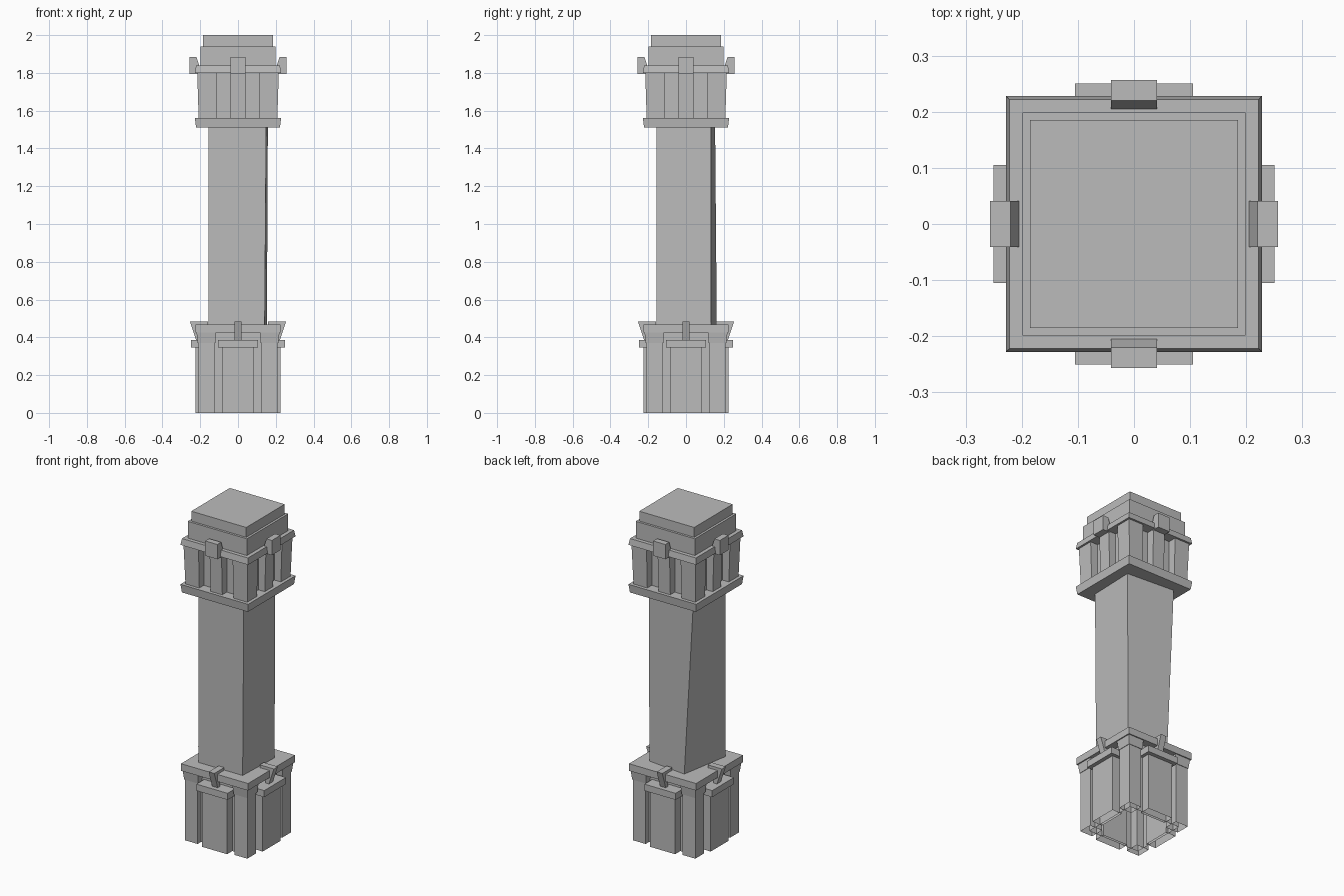
import bpy
from math import pi
from mathutils import Matrix, Vector

cube = bpy.data.objects.get("Cube")
if cube:
    bpy.data.objects.remove(cube, do_unlink=True)

stone = bpy.data.materials.new("grey_stone")
stone.use_nodes = True
grey = (0.5, 0.5, 0.5, 1)
stone.diffuse_color = grey
stone.node_tree.nodes["Principled BSDF"].inputs["Base Color"].default_value = grey


def make(name, verts, faces):
    mesh = bpy.data.meshes.new(name)
    mesh.from_pydata(verts, [], faces)
    mesh.materials.append(stone)
    obj = bpy.data.objects.new(name, mesh)
    bpy.context.collection.objects.link(obj)
    return obj


def loft(name, low, high, z0, z1, open_bottom=False):
    """Prism between two counter-clockwise outlines."""
    n = len(low)
    verts = [(x, y, z0) for x, y in low] + [(x, y, z1) for x, y in high]
    faces = [(i, (i + 1) % n, (i + 1) % n + n, i + n) for i in range(n)]
    faces.append(tuple(range(n, 2 * n)))
    if not open_bottom:
        faces.append(tuple(reversed(range(n))))
    return make(name, verts, faces)


def rect(x0, x1, y0, y1):
    return [(x0, y0), (x1, y0), (x1, y1), (x0, y1)]


def square(half):
    return rect(-half, half, -half, half)


def slab(name, z0, z1, low, high=None, open_bottom=False):
    return loft(name, square(low), square(high or low), z0, z1, open_bottom)


def bracket(name, profile, half):
    """Extrude an (outward, z) profile across the front side."""
    n = len(profile)
    verts = [(x, -r, z) for x in (-half, half) for r, z in profile]
    faces = [(i, i + n, (i + 1) % n + n, (i + 1) % n) for i in range(n)]
    faces += [tuple(range(n)), tuple(reversed(range(n, 2 * n)))]
    return make(name, verts, faces)


def four_sides(obj):
    """Repeat a front part on the other three sides."""
    base = obj.name
    for i, side in enumerate(("left", "back", "right"), 1):
        copy = obj.copy()
        copy.data = obj.data.copy()
        copy.name = side + "_" + base
        copy.data.transform(Matrix.Rotation(i * pi / 2, 4, "Z"))
        bpy.context.collection.objects.link(copy)
    obj.name = "front_" + base


# Base: core, corner posts with flared capitals, broad middle piers
slab("base_core", 0, 0.43, 0.175, open_bottom=True)
four_sides(loft("base_corner_post", rect(0.125, 0.21, -0.21, -0.125),
                rect(0.125, 0.21, -0.21, -0.125), 0, 0.37, True))
four_sides(loft("base_corner_capital", rect(0.12, 0.213, -0.213, -0.12),
                rect(0.115, 0.22, -0.22, -0.115), 0.37, 0.43))
pier = rect(-0.085, 0.085, -0.226, -0.16)
four_sides(loft("base_pier", pier, pier, 0, 0.345, True))
cap = rect(-0.105, 0.105, -0.25, -0.16)
four_sides(loft("pier_cap", cap, cap, 0.345, 0.385))
slab("base_cornice", 0.425, 0.468, 0.226)
four_sides(bracket("base_bracket", [(0.255, 0.485), (0.16, 0.485), (0.16, 0.46),
                                    (0.2, 0.45), (0.2, 0.385), (0.222, 0.385)], 0.019))

# Slightly twisted shaft
loft("shaft",
     [(-0.157, -0.157), (0.141, -0.157), (0.153, 0.133), (-0.102, 0.163)],
     [(-0.157, -0.157), (0.149, -0.157), (0.158, 0.132), (-0.157, 0.154)],
     0.46, 1.52)

# Head: ledge, core, pillars, cornice and brackets
slab("head_ledge", 1.51, 1.56, 0.222, 0.228)
slab("head_core", 1.55, 1.81, 0.165)
four_sides(loft("head_corner_pillar", rect(0.115, 0.208, -0.208, -0.115),
                rect(0.115, 0.216, -0.216, -0.115), 1.555, 1.805))
four_sides(loft("head_middle_pillar", rect(-0.04, 0.04, -0.208, -0.15),
                rect(-0.04, 0.04, -0.216, -0.15), 1.555, 1.805))
slab("head_cornice", 1.8, 1.838, 0.228, 0.222)
four_sides(bracket("head_bracket", [(0.257, 1.795), (0.257, 1.885), (0.22, 1.885),
                                    (0.204, 1.835), (0.204, 1.795)], 0.041))

# Stepped roof
slab("roof_lower_step", 1.83, 1.94, 0.199)
slab("roof_top_step", 1.935, 2.0, 0.185)
